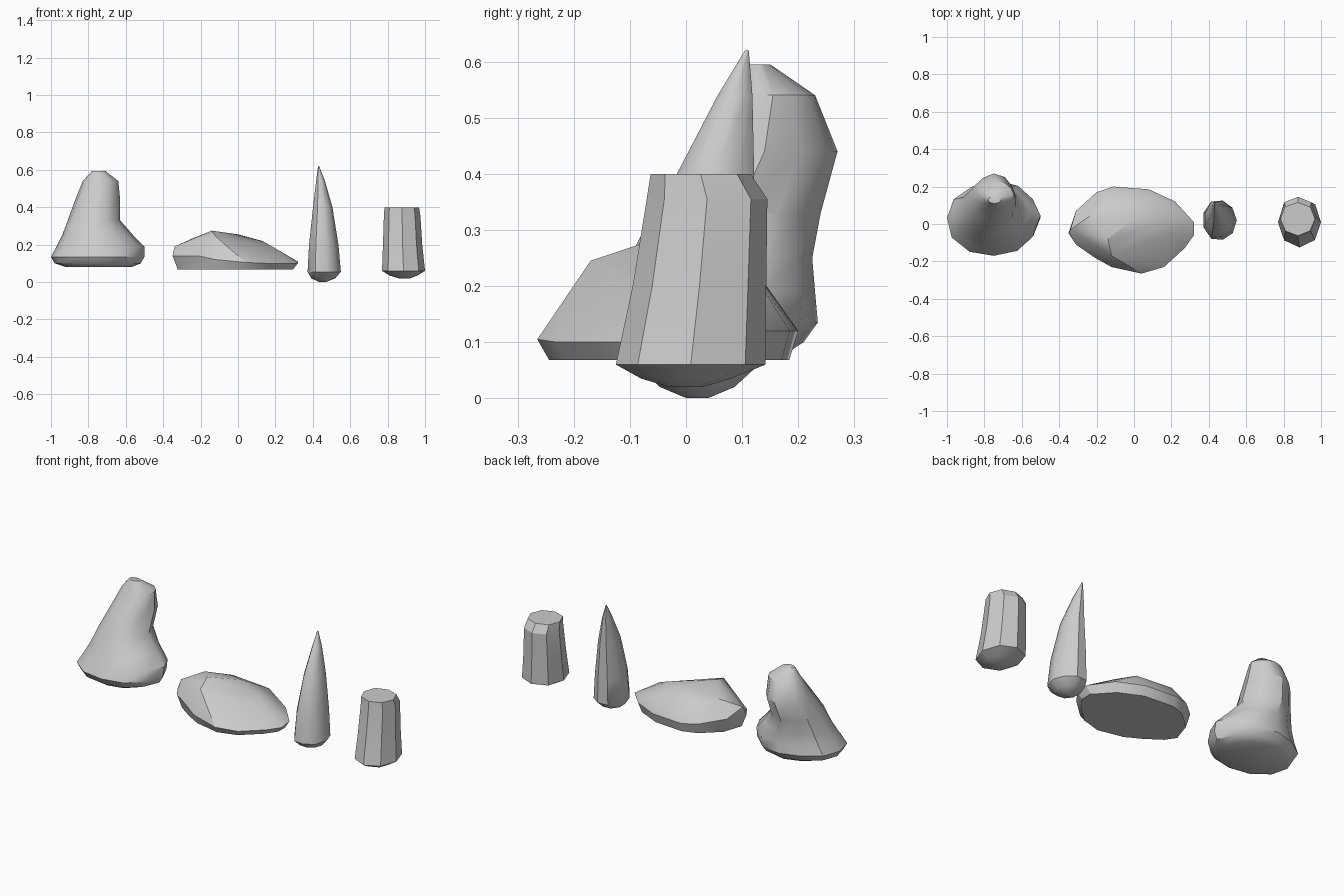
import bpy, bmesh, math, random

cube = bpy.data.objects.get("Cube")
if cube:
    bpy.data.objects.remove(cube, do_unlink=True)
random.seed(4)

stone = bpy.data.materials.new("grey stone")
stone.use_nodes = True
stone.diffuse_color = (0.6, 0.6, 0.6, 1)
stone.node_tree.nodes["Principled BSDF"].inputs["Base Color"].default_value = (0.6, 0.6, 0.6, 1)


def finish(name, bm, angle):
    """Turn a bmesh into a smoothly shaded stone with sharp creases."""
    bmesh.ops.recalc_face_normals(bm, faces=bm.faces)
    mesh = bpy.data.meshes.new(name)
    bm.to_mesh(mesh)
    bm.free()
    mesh.materials.append(stone)
    obj = bpy.data.objects.new(name, mesh)
    bpy.context.collection.objects.link(obj)
    bpy.ops.object.select_all(action='DESELECT')
    obj.select_set(True)
    bpy.context.view_layer.objects.active = obj
    bpy.ops.object.shade_smooth_by_angle(angle=math.radians(angle))


def lofted_stone(name, sides, rings, angle, rough=0.06):
    """Skin a stack of uneven oval rings given as (z, x min, x max, y min, y max)."""
    bm = bmesh.new()
    wobble = [1 + random.uniform(-rough, rough) for _ in range(sides)]
    loops = []
    for z, x0, x1, y0, y1 in rings:
        loop = []
        for i in range(sides):
            a = math.tau * i / sides
            c, s = math.cos(a), math.sin(a)
            r = wobble[i] if min(abs(c), abs(s)) > 0.1 else 1
            x = (x0 + x1 + (x1 - x0) * c * r) / 2
            y = (y0 + y1 + (y1 - y0) * s * r) / 2
            loop.append(bm.verts.new((x, y, z)))
        loops.append(loop)
    for low, high in zip(loops, loops[1:]):
        for i in range(sides):
            j = (i + 1) % sides
            bm.faces.new((low[i], low[j], high[j], high[i]))
    bm.faces.new(loops[0][::-1])
    bm.faces.new(loops[-1])
    finish(name, bm, angle)


def hull_stone(name, points, angle):
    """Wrap a faceted convex stone around its corner points."""
    bm = bmesh.new()
    for p in points:
        bm.verts.new(p)
    result = bmesh.ops.convex_hull(bm, input=bm.verts)
    loose = {v for v in result["geom_interior"] if isinstance(v, bmesh.types.BMVert)}
    bmesh.ops.delete(bm, geom=list(loose), context='VERTS')
    bmesh.ops.dissolve_limit(bm, angle_limit=math.radians(4), verts=bm.verts, edges=bm.edges)
    finish(name, bm, angle)


# Tall stone with a flared foot and a leaning crown
lofted_stone("flared_stone", 12, [
    (0.08, -0.92, -0.57, -0.12, 0.18),
    (0.10, -0.98, -0.52, -0.15, 0.21),
    (0.135, -1.0, -0.5, -0.17, 0.235),
    (0.19, -0.97, -0.5, -0.14, 0.23),
    (0.25, -0.94, -0.56, -0.1, 0.225),
    (0.33, -0.91, -0.63, -0.06, 0.24),
    (0.44, -0.87, -0.63, 0.01, 0.27),
    (0.54, -0.83, -0.64, 0.08, 0.23),
    (0.595, -0.78, -0.71, 0.11, 0.15),
], 35)

# Low flat-bottomed boulder: widest outline, then a crown of upper corners
outline = [
    (-0.35, -0.05, 0.14), (-0.31, 0.07, 0.15), (-0.2, 0.17, 0.13),
    (-0.11, 0.2, 0.12), (0.08, 0.185, 0.12), (0.22, 0.12, 0.12),
    (0.32, 0.01, 0.11), (0.32, -0.06, 0.1), (0.27, -0.13, 0.1),
    (0.16, -0.23, 0.1), (0.04, -0.265, 0.105), (-0.12, -0.23, 0.12),
    (-0.21, -0.18, 0.14), (-0.31, -0.11, 0.14),
]
crown = [
    (-0.14, -0.08, 0.275), (-0.12, -0.17, 0.245), (-0.34, -0.03, 0.19),
    (-0.24, 0.04, 0.235), (0, 0.03, 0.255), (0.13, 0, 0.22),
    (0.2, -0.05, 0.18), (0.1, 0.14, 0.19), (-0.13, 0.14, 0.205),
]
foot = [(x * 0.92, y * 0.92, 0.068) for x, y, z in outline]
hull_stone("flat_boulder", outline + crown + foot, 28)

# Slender pointed stone whose tip leans to the back
lofted_stone("pointed_stone", 9, [
    (0, 0.435, 0.47, 0, 0.04),
    (0.02, 0.39, 0.52, -0.05, 0.09),
    (0.055, 0.37, 0.55, -0.09, 0.13),
    (0.2, 0.378, 0.537, -0.075, 0.13),
    (0.4, 0.4, 0.505, -0.02, 0.125),
    (0.54, 0.417, 0.465, 0.055, 0.12),
    (0.62, 0.428, 0.434, 0.105, 0.112),
], 40)

# Short post-like stone with a flat top and a rounded underside
lofted_stone("post_stone", 8, [
    (0.02, 0.86, 0.92, -0.03, 0.03),
    (0.035, 0.81, 0.96, -0.08, 0.08),
    (0.06, 0.77, 1.0, -0.125, 0.142),
    (0.2, 0.775, 0.985, -0.095, 0.143),
    (0.355, 0.78, 0.975, -0.07, 0.145),
    (0.4, 0.783, 0.968, -0.063, 0.115),
], 30)
